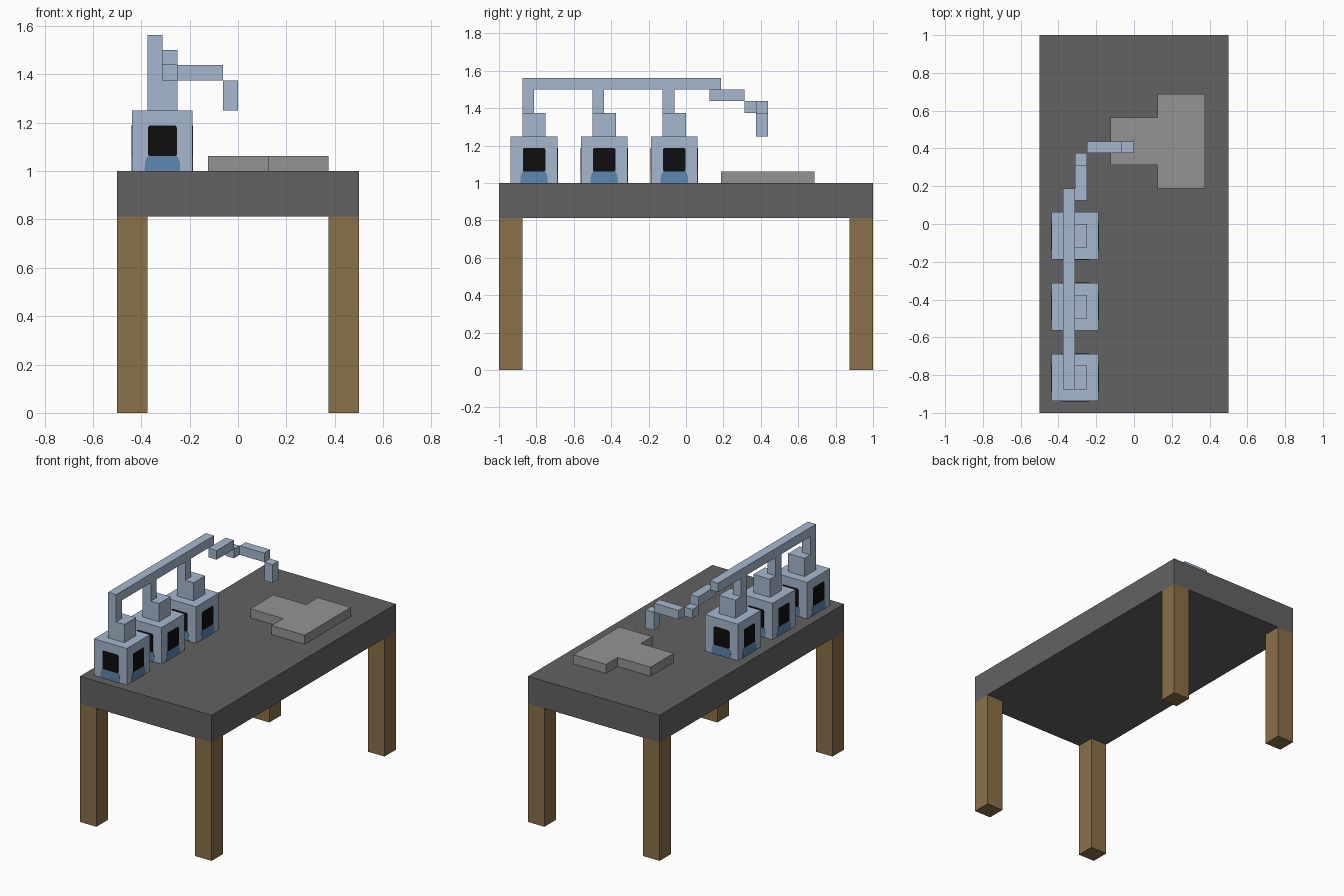
import bpy, bmesh, math
from mathutils import Matrix, Vector

if "Cube" in bpy.data.objects:
    bpy.data.objects.remove(bpy.data.objects["Cube"], do_unlink=True)

U = 1 / 16  # grid unit shared by all parts


def material(name, rgb):
    """Flat material from an 0-255 sRGB colour."""
    lin = [((c / 255 + 0.055) / 1.055) ** 2.4 for c in rgb]
    m = bpy.data.materials.new(name)
    m.use_nodes = True
    m.diffuse_color = (*lin, 1)
    bsdf = next(n for n in m.node_tree.nodes if n.type == 'BSDF_PRINCIPLED')
    bsdf.inputs["Base Color"].default_value = (*lin, 1)
    bsdf.inputs["Roughness"].default_value = 0.8
    return m


SLATE = material("dark grey", (98, 98, 98))
STONE = material("light grey", (148, 148, 148))
WOOD = material("brown wood", (138, 112, 71))
STEEL = material("pale blue steel", (165, 184, 207))
BLACK = material("black", (14, 14, 14))
BLUE = material("blue", (92, 136, 178))


def finish(name, bm, mat):
    bmesh.ops.recalc_face_normals(bm, faces=bm.faces)
    mesh = bpy.data.meshes.new(name)
    bm.to_mesh(mesh)
    bm.free()
    mesh.materials.append(mat)
    ob = bpy.data.objects.new(name, mesh)
    bpy.context.collection.objects.link(ob)
    return ob


def box(name, mat, x, y, z):
    """Box between (min, max) pairs given in grid units."""
    bm = bmesh.new()
    size = [(b - a) * U for a, b in (x, y, z)]
    mid = [(a + b) / 2 * U for a, b in (x, y, z)]
    bmesh.ops.create_cube(bm, size=1, matrix=Matrix.Translation(mid) @ Matrix.Diagonal((*size, 1)))
    return finish(name, bm, mat)


def prism(bm, points, depth, matrix):
    """Extrude a closed outline of 3D points by a depth vector."""
    face = bm.faces.new([bm.verts.new(matrix @ Vector(p)) for p in points])
    out = bmesh.ops.extrude_face_region(bm, geom=[face])
    verts = [v for v in out["geom"] if isinstance(v, bmesh.types.BMVert)]
    bmesh.ops.translate(bm, verts=verts, vec=matrix.to_3x3() @ Vector(depth))


def side_plates(name, mat, half_outline, centre):
    """Thin mirrored plate on each of the four sides of a furnace."""
    outline = half_outline + [(-x, z) for x, z in reversed(half_outline)]
    bm = bmesh.new()
    for i in range(4):
        turn = Matrix.Translation(centre) @ Matrix.Rotation(i * math.pi / 2, 4, 'Z')
        prism(bm, [(x, -2 * U, z) for x, z in outline], (0, -0.002, 0), turn)
    return finish(name, bm, mat)


# Table
box("table_top", SLATE, (-8, 8), (-16, 16), (13, 16))
for fy, y in (("front", (-16, -14)), ("back", (14, 16))):
    for fx, x in (("right", (-8, -6)), ("left", (6, 8))):
        box(f"{fy}_{fx}_leg", WOOD, x, y, (0, 13))

# Flat T-shaped slab
bm = bmesh.new()
tee = [(-2, 5), (2, 5), (2, 3), (6, 3), (6, 11), (2, 11), (2, 9), (-2, 9)]
prism(bm, [(x * U, y * U, 16 * U) for x, y in tee], (0, 0, U), Matrix.Identity(4))
finish("slab", bm, STONE)

# Three furnaces with windows and base vents on every side
window = [(0.055, 0.062), (0.060, 0.068), (0.060, 0.180), (0.054, 0.188)]
vent = [(0.074, 0.0), (0.072, 0.035), (0.062, 0.062)]
for i, y in enumerate((-13, -7, -1), 1):
    box(f"furnace_body_{i}", STEEL, (-7, -3), (y - 2, y + 2), (16, 20))
    box(f"furnace_cap_{i}", STEEL, (-6, -4), (y - 1, y + 1), (20, 22))
    box(f"chimney_{i}", STEEL, (-6, -5), (y - 1, y), (22, 24))
    centre = Vector((-5 * U, y * U, 1))
    side_plates(f"furnace_windows_{i}", BLACK, window, centre)
    side_plates(f"furnace_vents_{i}", BLUE, vent, centre)

# Overhead pipe stepping down to the spout
box("main_pipe", STEEL, (-6, -5), (-14, 3), (24, 25))
box("pipe_step", STEEL, (-5, -4), (2, 5), (23, 24))
box("pipe_elbow", STEEL, (-5, -4), (5, 6), (22, 23))
box("pipe_arm", STEEL, (-4, -1), (6, 7), (22, 23))
box("spout", STEEL, (-1, 0), (6, 7), (20, 22))
